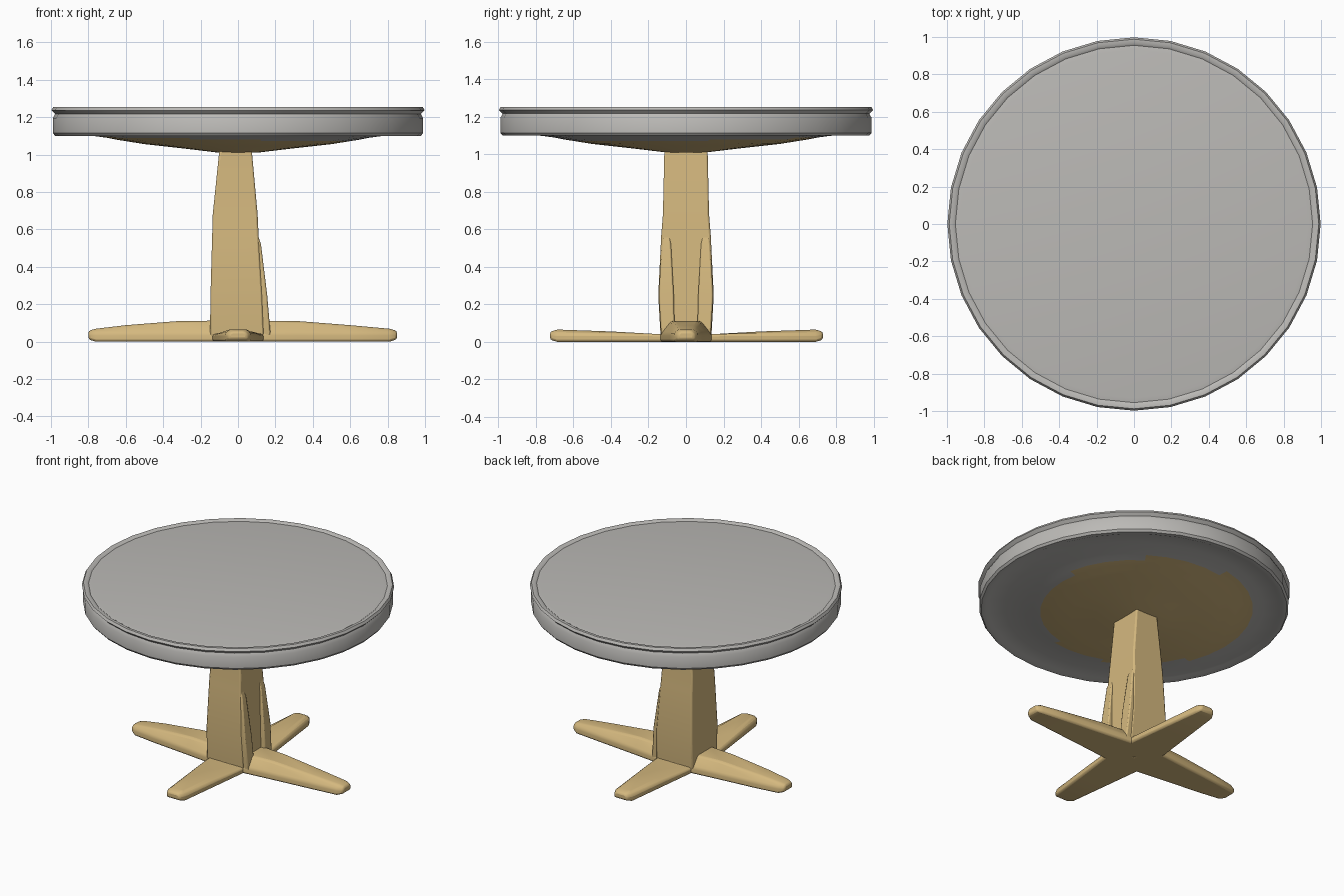
import bpy, bmesh, math
from mathutils import Vector

cube = bpy.data.objects.get("Cube")
if cube:
    bpy.data.objects.remove(cube, do_unlink=True)


def material(name, rgb):
    m = bpy.data.materials.new(name)
    m.use_nodes = True
    m.diffuse_color = (*rgb, 1)
    bsdf = m.node_tree.nodes["Principled BSDF"]
    bsdf.inputs["Base Color"].default_value = (*rgb, 1)
    bsdf.inputs["Roughness"].default_value = 0.8
    return m


stone = material("pale_grey", (0.50, 0.49, 0.47))
wood = material("light_wood", (0.66, 0.48, 0.21))


def finish(name, bm, mats, bevel=0, angle=35):
    bmesh.ops.recalc_face_normals(bm, faces=bm.faces)
    mesh = bpy.data.meshes.new(name)
    bm.to_mesh(mesh)
    bm.free()
    obj = bpy.data.objects.new(name, mesh)
    bpy.context.collection.objects.link(obj)
    for m in mats:
        mesh.materials.append(m)
    if bevel:
        mod = obj.modifiers.new("soft_edges", "BEVEL")
        mod.width, mod.segments, mod.limit_method = bevel, 2, "ANGLE"
    bpy.ops.object.select_all(action="DESELECT")
    bpy.context.view_layer.objects.active = obj
    obj.select_set(True)
    bpy.ops.object.shade_smooth_by_angle(angle=math.radians(angle))
    return obj


def loft(bm, rings):
    """Skin a list of equal point rings and cap both ends."""
    loops = [[bm.verts.new(p) for p in ring] for ring in rings]
    n = len(loops[0])
    for a, b in zip(loops, loops[1:]):
        for i in range(n):
            j = (i + 1) % n
            bm.faces.new((a[i], a[j], b[j], b[i]))
    bm.faces.new(loops[0])
    bm.faces.new(loops[-1])


# Round top: lathed slab with grooved rim and shallow conical underside
profile = [(0, 1.25), (0.93, 1.25), (0.955, 1.246), (0.968, 1.254), (0.988, 1.254),
           (0.998, 1.237), (0.978, 1.217), (0.99, 1.195), (0.99, 1.115), (0.978, 1.1),
           (0.95, 1.1), (0.93, 1.108), (0.83, 1.105), (0.76, 1.098), (0.7, 1.09),
           (0.65, 1.08), (0.6, 1.072), (0.55, 1.064), (0.5, 1.056), (0.4, 1.045),
           (0.25, 1.028), (0.1, 1.01), (0, 1.01)]
bm = bmesh.new()
pts = [bm.verts.new((r, 0, z)) for r, z in profile]
edges = [bm.edges.new(pair) for pair in zip(pts, pts[1:])]
bmesh.ops.spin(bm, geom=pts + edges, cent=(0, 0, 0), axis=(0, 0, 1),
               angle=2 * math.pi, steps=32, use_duplicate=False)
bmesh.ops.remove_doubles(bm, verts=bm.verts, dist=0.0005)
# Wooden patch under the top, slightly off centre
patch_centre = Vector((-0.07, 0.04))
for f in bm.faces:
    c = f.calc_center_median()
    if c.z < 1.1 and (c.xy - patch_centre).length < 0.68:
        f.material_index = 1
finish("tabletop", bm, [stone, wood])

# Pedestal: tapering four-sided post (z, x min, x max, half depth)
sections = [(0.02, -0.15, 0.14, 0.135), (0.25, -0.147, 0.13, 0.148),
            (0.57, -0.138, 0.11, 0.132), (0.68, -0.135, 0.105, 0.123),
            (1.04, -0.098, 0.072, 0.115)]
bm = bmesh.new()
loft(bm, [[(x0, -h, z), (x1, -h, z), (x1, h, z), (x0, h, z)]
          for z, x0, x1, h in sections])
finish("pedestal_post", bm, [wood], bevel=0.01)

# Pair of flared ribs low on one side of the post
for side, label in ((-1, "front"), (1, "back")):
    bm = bmesh.new()
    loft(bm, [[(0.06, side * y0, z), (x, side * y0, z), (x, side * y1, z), (0.06, side * y1, z)]
              for z, x, y0, y1 in ((0.03, 0.175, 0.06, 0.132), (0.25, 0.156, 0.065, 0.145),
                                   (0.52, 0.123, 0.08, 0.13), (0.59, 0.1, 0.09, 0.12))])
    finish(label + "_post_rib", bm, [wood], bevel=0.008)


# Cross base: tapered feet lofted outward along one direction
def foot(name, direction, stations):
    d = Vector(direction)
    side = Vector((-d.y, d.x, 0))
    up = Vector((0, 0, 1))
    rings = []
    for dist, half, top, low in stations:
        rings.append([d * dist + side * (half * s) + up * z for s, z in
                      ((-1, low), (1, low), (1, min(top, 0.045)), (0.6, top),
                       (-0.6, top), (-1, min(top, 0.045)))])
    bm = bmesh.new()
    loft(bm, rings)
    finish(name, bm, [wood], bevel=0.012, angle=50)


def long_foot(reach):
    return [(0, 0.14, 0.1, 0), (0.14, 0.135, 0.112, 0), (0.32, 0.115, 0.11, 0),
            (0.6, 0.087, 0.088, 0), (reach - 0.04, 0.065, 0.069, 0), (reach, 0.045, 0.058, 0.012)]


def short_foot(reach):
    return [(0, 0.14, 0.04, 0), (0.15, 0.135, 0.042, 0), (0.4, 0.105, 0.056, 0),
            (reach - 0.04, 0.07, 0.066, 0), (reach, 0.05, 0.055, 0.012)]


foot("left_foot", (1, 0, 0), long_foot(0.85))
foot("right_foot", (-1, 0, 0), long_foot(0.8))
foot("front_foot", (0, -1, 0), short_foot(0.725))
foot("back_foot", (0, 1, 0), short_foot(0.73))
